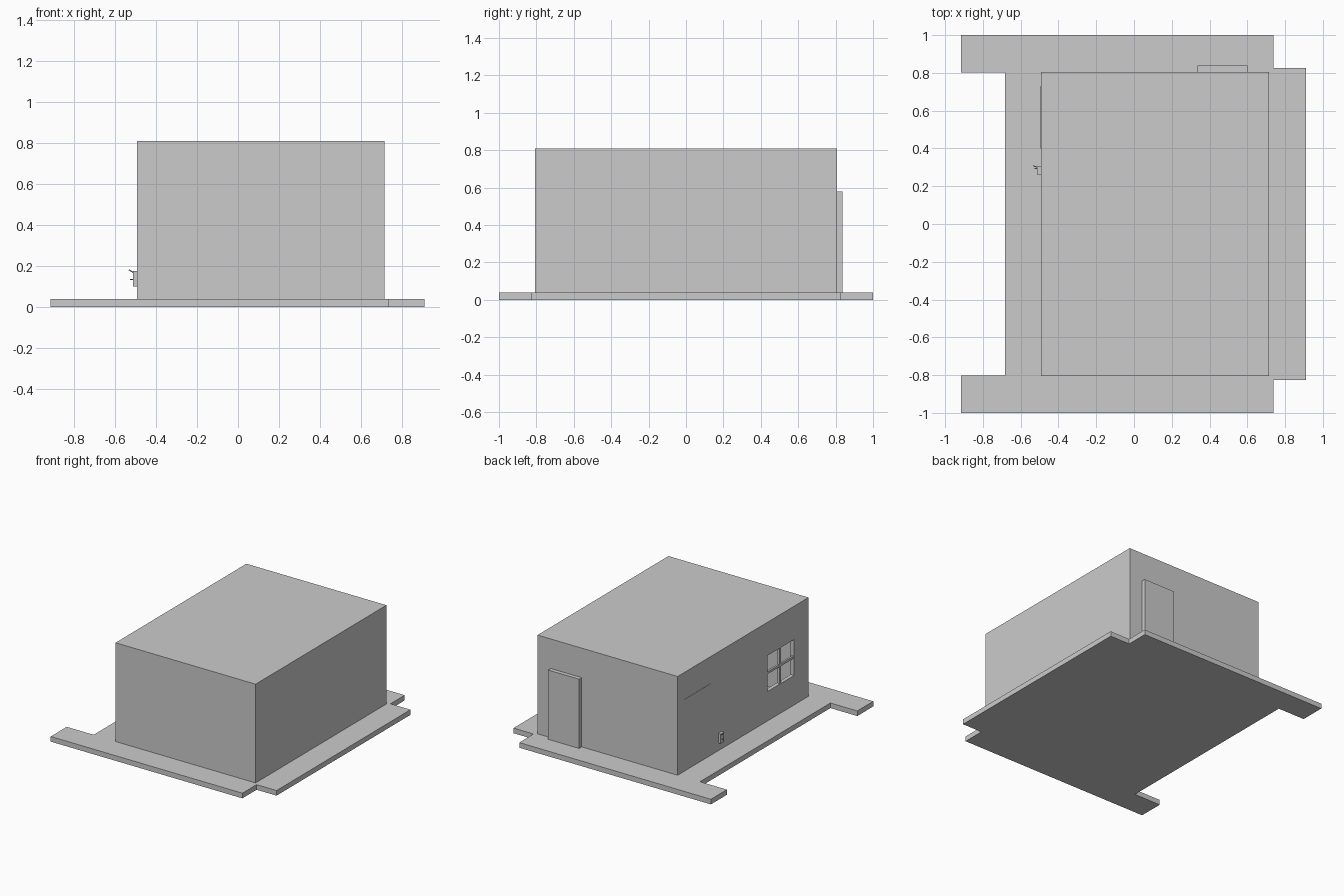
import bpy
import bmesh
from mathutils import Vector

cube = bpy.data.objects.get("Cube")
if cube:
    bpy.data.objects.remove(cube, do_unlink=True)

# Single plain grey
grey = bpy.data.materials.new("plain_grey")
grey.use_nodes = True
colour = (0.6, 0.6, 0.6, 1)
grey.diffuse_color = colour
grey.node_tree.nodes["Principled BSDF"].inputs["Base Color"].default_value = colour


def finish(name, bm):
    bmesh.ops.recalc_face_normals(bm, faces=bm.faces)
    mesh = bpy.data.meshes.new(name)
    bm.to_mesh(mesh)
    bm.free()
    mesh.materials.append(grey)
    obj = bpy.data.objects.new(name, mesh)
    bpy.context.collection.objects.link(obj)
    return obj


def box(name, x, y, z):
    """Box from (min, max) ranges on each axis."""
    bm = bmesh.new()
    bmesh.ops.create_cube(bm, size=1)
    for v in bm.verts:
        v.co = Vector([lo + (c + 0.5) * (hi - lo)
                       for c, (lo, hi) in zip(v.co, (x, y, z))])
    return finish(name, bm)


def cut(target, cutter):
    """Subtract the cutter, then discard it."""
    mod = target.modifiers.new("cut", "BOOLEAN")
    mod.operation = "DIFFERENCE"
    mod.solver = "EXACT"
    mod.object = cutter
    bpy.context.view_layer.objects.active = target
    bpy.ops.object.modifier_apply(modifier=mod.name)
    bpy.data.objects.remove(cutter, do_unlink=True)


def rod(name, a, b, radius):
    """Thin six-sided rod between two points."""
    a, b = Vector(a), Vector(b)
    bm = bmesh.new()
    bmesh.ops.create_cone(bm, cap_ends=True, segments=6, radius1=radius,
                          radius2=radius, depth=(b - a).length)
    turn = (b - a).to_track_quat("Z", "Y").to_matrix()
    for v in bm.verts:
        v.co = turn @ v.co + (a + b) / 2
    return finish(name, bm)


# Paved base: outline of one half, mirrored across y
FLOOR = 0.04
half = [(0.91, 0.825), (0.738, 0.825), (0.738, 1), (-0.915, 1),
        (-0.915, 0.803), (-0.683, 0.803)]
outline = half + [(x, -y) for x, y in reversed(half)]
bm = bmesh.new()
face = bm.faces.new([bm.verts.new((x, y, 0)) for x, y in outline])
top = bmesh.ops.extrude_face_region(bm, geom=[face])["geom"]
bmesh.ops.translate(bm, vec=(0, 0, FLOOR),
                    verts=[g for g in top if isinstance(g, bmesh.types.BMVert)])
finish("paved_base", bm)

# Hollow house shell with an open window in the right wall
X0, X1, Y, TOP, WALL = -0.492, 0.716, 0.806, 0.81, 0.03
house = box("house_shell", (X0, X1), (-Y, Y), (0.01, TOP))
cut(house, box("room_cutter", (X0 + WALL, X1 - WALL),
               (-Y + WALL, Y - WALL), (0, TOP - WALL)))
win_y, win_z = (-0.63, -0.30), (0.27, 0.55)
cut(house, box("window_cutter", (X0 - 0.1, X0 + 0.1), win_y, win_z))

# Window bars
mid_y, mid_z, bar = sum(win_y) / 2, sum(win_z) / 2, 0.009
bar_x = (X0 + 0.005, X0 + 0.02)
box("window_upright_bar", bar_x, (mid_y - bar, mid_y + bar), win_z)
box("window_cross_bar", bar_x, win_y, (mid_z - bar, mid_z + bar))

# Thin wall panel
box("wall_panel", (X0 - 0.002, X0 + 0.002), (0.4, 0.73), (0.32, 0.6))

# Back door
box("back_door", (0.335, 0.602), (Y - 0.01, 0.838), (FLOOR, 0.58))

# Small wall fixture with two prongs
box("fixture_box", (-0.513, X0), (0.262, 0.305), (0.1, 0.175))
rod("upper_prong", (-0.51, 0.3, 0.168), (-0.532, 0.308, 0.182), 0.003)
rod("lower_prong", (-0.51, 0.295, 0.135), (-0.528, 0.295, 0.135), 0.003)

# Table inside the room
box("table_top", (-0.31, 0.14), (-0.25, 0.25), (0.28, 0.3))
for x in (-0.28, 0.11):
    for y in (-0.22, 0.22):
        box("table_leg", (x - 0.01, x + 0.01), (y - 0.01, y + 0.01), (0.01, 0.28))
